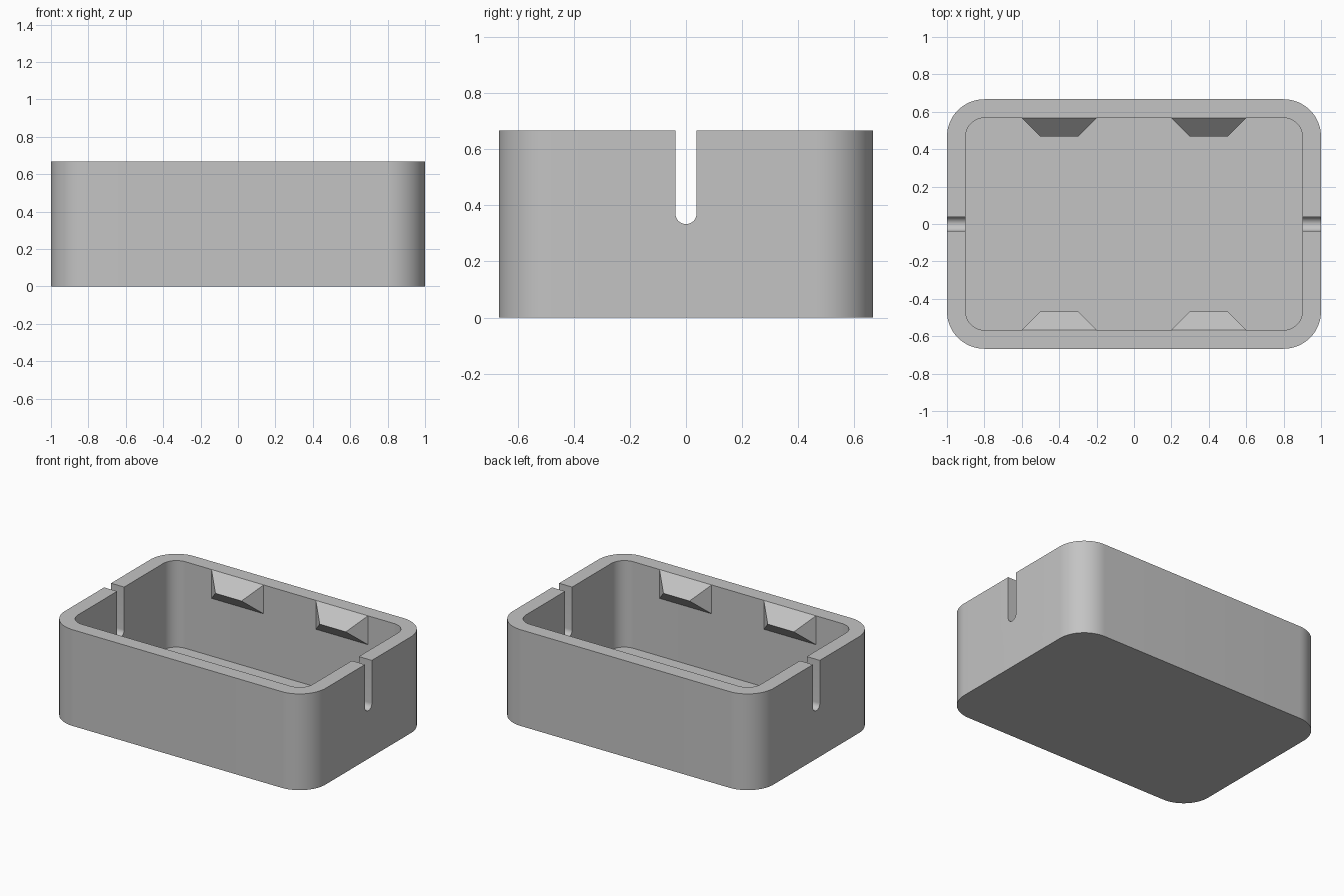
import bpy, bmesh
from math import cos, sin, pi

if "Cube" in bpy.data.objects:
    bpy.data.objects.remove(bpy.data.objects["Cube"], do_unlink=True)

HX, HY, HEIGHT = 1.0, 0.667, 0.667
WALL, FLOOR = 0.1, 0.067
SLOT_R, SLOT_BOTTOM = 0.038, 0.333

grey = bpy.data.materials.new("plain_grey")
grey.use_nodes = True
colour = (0.55, 0.55, 0.55, 1)
grey.diffuse_color = colour
grey.node_tree.nodes["Principled BSDF"].inputs["Base Color"].default_value = colour


def make_object(name, bm):
    bmesh.ops.recalc_face_normals(bm, faces=bm.faces)
    mesh = bpy.data.meshes.new(name)
    bm.to_mesh(mesh)
    bm.free()
    mesh.materials.append(grey)
    obj = bpy.data.objects.new(name, mesh)
    bpy.context.collection.objects.link(obj)
    return obj


def activate(obj):
    bpy.ops.object.select_all(action='DESELECT')
    obj.select_set(True)
    bpy.context.view_layer.objects.active = obj


def rounded_ring(bm, hx, hy, r, z, steps=16):
    """Loop of vertices round a rectangle with rounded corners."""
    ring = []
    for i, (sx, sy) in enumerate([(1, 1), (-1, 1), (-1, -1), (1, -1)]):
        for k in range(steps + 1):
            a = (i + k / steps) * pi / 2
            ring.append(bm.verts.new((sx * (hx - r) + r * cos(a),
                                      sy * (hy - r) + r * sin(a), z)))
    return ring


def bridge(bm, a, b):
    for i in range(len(a)):
        j = (i + 1) % len(a)
        bm.faces.new((a[i], a[j], b[j], b[i]))


# Box body: outer wall, rim, inner wall and floor
bm = bmesh.new()
ix, iy = HX - WALL, HY - WALL
rings = [rounded_ring(bm, HX, HY, 0.2, 0),
         rounded_ring(bm, HX, HY, 0.2, HEIGHT),
         rounded_ring(bm, ix, iy, 0.1, HEIGHT),
         rounded_ring(bm, ix, iy, 0.1, FLOOR)]
for a, b in zip(rings, rings[1:]):
    bridge(bm, a, b)
bm.faces.new(rings[0])
bm.faces.new(rings[-1])
body = make_object("box_body", bm)

# Round-bottomed slot through both end walls
bm = bmesh.new()
top, centre = HEIGHT + 0.1, SLOT_BOTTOM + SLOT_R
outline = [(-SLOT_R, top)]
outline += [(-SLOT_R * cos(pi * k / 16), centre - SLOT_R * sin(pi * k / 16))
            for k in range(17)]
outline.append((SLOT_R, top))
ends = [[bm.verts.new((x, y, z)) for y, z in outline] for x in (-1.2, 1.2)]
bridge(bm, *ends)
for end in ends:
    bm.faces.new(end)
cutter = make_object("slot_cutter", bm)
cutter.hide_render = True

cut = body.modifiers.new("slots", 'BOOLEAN')
cut.operation = 'DIFFERENCE'
cut.solver = 'EXACT'
cut.object = cutter
activate(body)
bpy.ops.object.modifier_apply(modifier=cut.name)
bpy.data.objects.remove(cutter, do_unlink=True)
bpy.ops.object.shade_smooth_by_angle(angle=pi / 6)

# Ridge-shaped snap clips on the long inner walls
for side, sy in (("front", -1), ("back", 1)):
    for hand, cx in (("right", -0.4), ("left", 0.4)):
        bm = bmesh.new()
        wall_y, ridge_y = sy * iy, sy * (iy - 0.1)
        tl, tr, br, bl = [bm.verts.new((cx + dx, wall_y, HEIGHT - dz))
                          for dx, dz in ((-0.2, 0), (0.2, 0), (0.2, 0.2), (-0.2, 0.2))]
        rl, rr = [bm.verts.new((cx + dx, ridge_y, HEIGHT - 0.1)) for dx in (-0.1, 0.1)]
        for face in ((tl, tr, rr, rl), (rl, rr, br, bl), (tr, br, rr),
                     (tl, rl, bl), (tl, bl, br, tr)):
            bm.faces.new(face)
        make_object(f"{side}_{hand}_snap_clip", bm)
